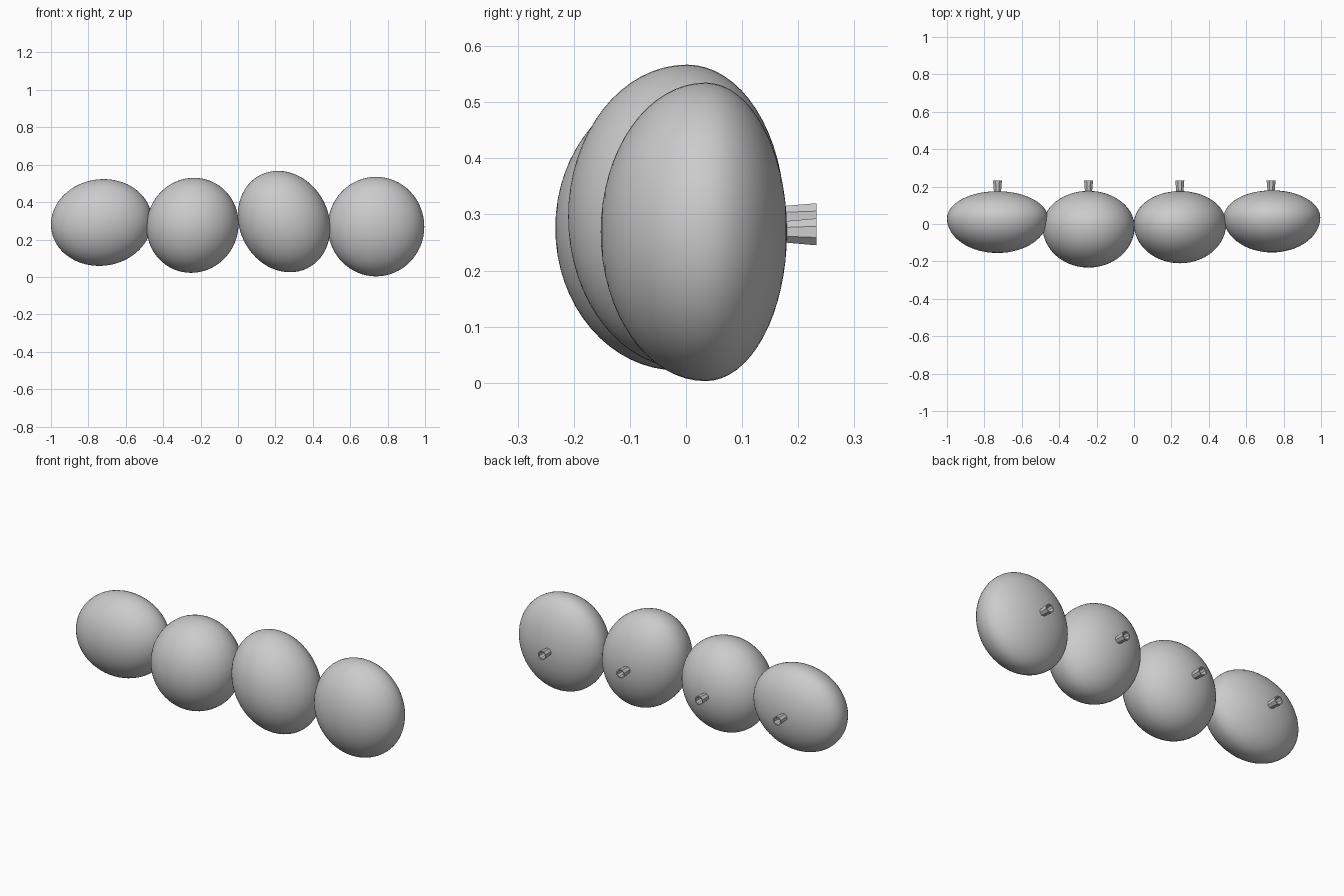
import bpy, bmesh, math

if "Cube" in bpy.data.objects:
    bpy.data.objects.remove(bpy.data.objects["Cube"])

grey = bpy.data.materials.new("plain grey")
grey.diffuse_color = (0.6, 0.6, 0.6, 1)
grey.use_nodes = True
grey.node_tree.nodes["Principled BSDF"].inputs["Base Color"].default_value = grey.diffuse_color


def finish(name, bm):
    me = bpy.data.meshes.new(name)
    bm.to_mesh(me)
    bm.free()
    me.materials.append(grey)
    ob = bpy.data.objects.new(name, me)
    bpy.context.collection.objects.link(ob)
    return ob


def egg(name, cx, eq, cz, hx, hz, lean, front, back):
    """Rounded body: two half ellipsoids of different depth meeting at y = eq."""
    bm = bmesh.new()
    bmesh.ops.create_uvsphere(bm, u_segments=64, v_segments=32, radius=1)
    for v in bm.verts:
        u, w, d = v.co          # sphere poles point along y
        depth = (back - eq) if d > 0 else (eq - front)
        v.co = (cx + hx * u + lean * w, eq + depth * d, cz + hz * w)
    bmesh.ops.recalc_face_normals(bm, faces=bm.faces)
    for f in bm.faces:
        f.smooth = True
    return finish(name, bm)


def stem(name, cx, cz, y0, y1):
    """Short open eight-sided tube, flaring toward the back."""
    bm = bmesh.new()
    n = 8
    rings = []
    for y, r in ((y0, 0.019), (y1, 0.026), (y1, 0.020), (y0, 0.014)):
        rings.append([bm.verts.new((cx + r * math.cos(2 * math.pi * (i + .5) / n), y,
                                    cz + r * math.sin(2 * math.pi * (i + .5) / n)))
                      for i in range(n)])
    for a, b in zip(rings, rings[1:]):
        for i in range(n):
            j = (i + 1) % n
            bm.faces.new((a[i], a[j], b[j], b[i]))
    bmesh.ops.recalc_face_normals(bm, faces=bm.faces)
    return finish(name, bm)


# centre x, widest y, centre z, half width, half height, lean, front y, back y
bodies = [
    (-0.730, 0.030, 0.291, 0.270, 0.232, 0.012, -0.155, 0.175),
    (-0.243, -0.015, 0.276, 0.246, 0.254, 0.008, -0.233, 0.177),
    (0.246, 0.002, 0.296, 0.245, 0.271, -0.032, -0.210, 0.176),
    (0.738, 0.035, 0.269, 0.258, 0.266, 0.000, -0.152, 0.180),
]
stem_x = (-0.73, -0.243, 0.245, 0.733)
for i, (b, sx) in enumerate(zip(bodies, stem_x), 1):
    egg(f"rounded_body_{i}", *b)
    stem(f"back_stem_{i}", sx, b[2], b[7] - 0.02, 0.233)
